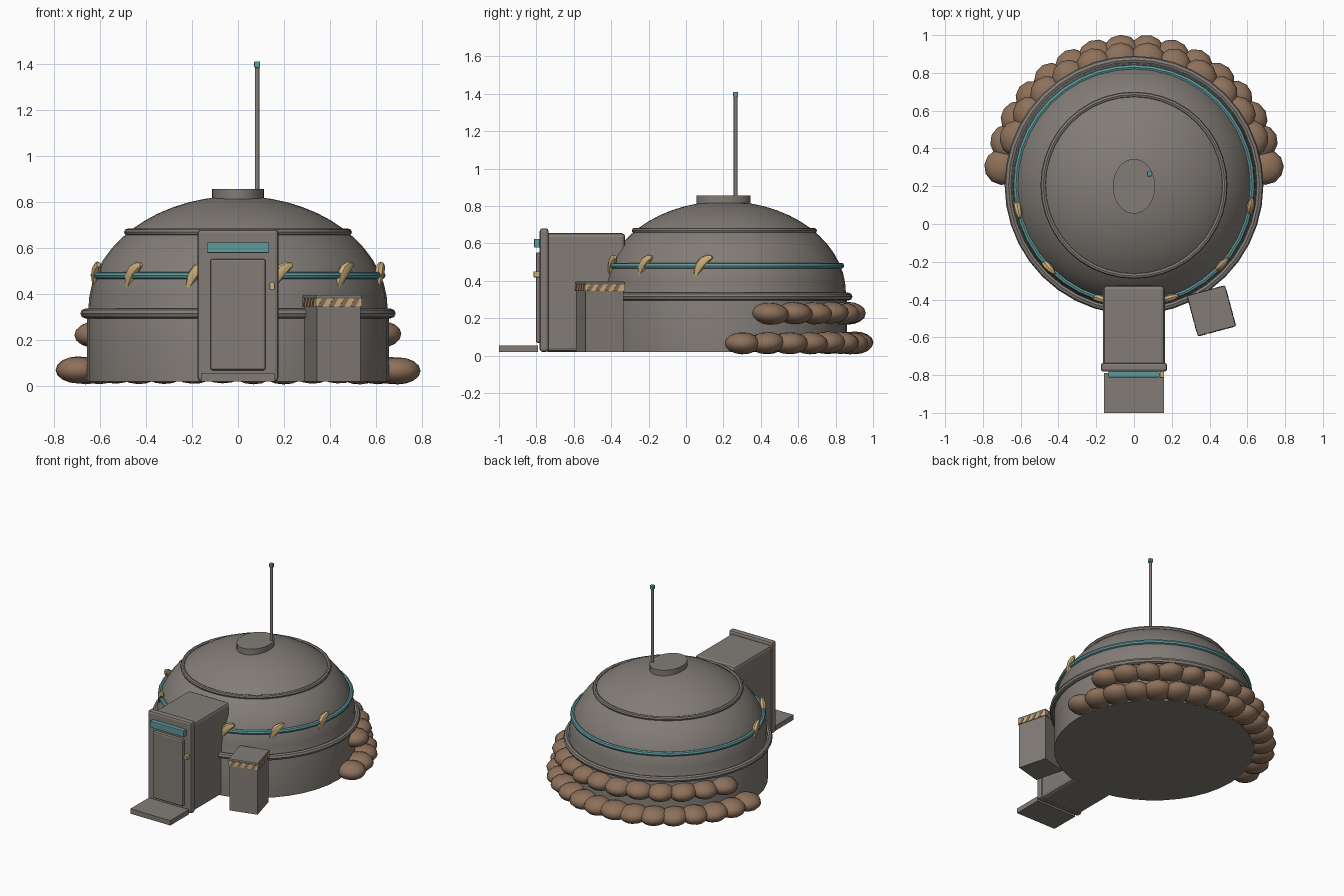
import bpy, bmesh, math, random
from mathutils import Vector

if "Cube" in bpy.data.objects:
    bpy.data.objects.remove(bpy.data.objects["Cube"])
random.seed(4)

def mat(name, c):
    m = bpy.data.materials.new(name)
    m.diffuse_color = (*c, 1)
    m.use_nodes = True
    m.node_tree.nodes["Principled BSDF"].inputs["Base Color"].default_value = m.diffuse_color
    return m

GREY = mat("warm grey", (0.225, 0.203, 0.183))
BROWN = mat("sack brown", (0.27, 0.165, 0.105))
TEAL = mat("teal", (0.115, 0.32, 0.33))
TAN = mat("bone tan", (0.62, 0.44, 0.2))
CY = 0.205  # dome centre in y

def finish(o, name, m, smooth=True):
    o.name = name
    o.data.materials.clear()
    o.data.materials.append(m)
    if smooth:
        bpy.ops.object.select_all(action='DESELECT')
        o.select_set(True)
        bpy.context.view_layer.objects.active = o
        bpy.ops.object.shade_smooth_by_angle(angle=math.radians(40))
    return o

def box(name, m, x, y, z, bevel=0.0):
    bpy.ops.mesh.primitive_cube_add(size=1)
    o = bpy.context.object
    lo, hi = Vector((x[0], y[0], z[0])), Vector((x[1], y[1], z[1]))
    o.location = (lo + hi) / 2
    o.scale = hi - lo
    bpy.ops.object.transform_apply(location=False, rotation=False, scale=True)
    if bevel:
        b = o.modifiers.new("bevel", 'BEVEL')
        b.width, b.segments = bevel, 2
    return finish(o, name, m, False)

def ring(name, m, r, t, z):
    bpy.ops.mesh.primitive_torus_add(major_segments=40, minor_segments=8, major_radius=r,
                                     minor_radius=t, location=(0, CY, z))
    return finish(bpy.context.object, name, m)

def tube(name, m, rings):
    """Skin a list of vertex rings, closing both ends."""
    bm = bmesh.new()
    vs = [[bm.verts.new(p) for p in r] for r in rings]
    n = len(vs[0])
    for a, b in zip(vs, vs[1:]):
        for i in range(n):
            bm.faces.new((a[i], a[(i + 1) % n], b[(i + 1) % n], b[i]))
    bm.faces.new(vs[0])
    bm.faces.new(vs[-1])
    bmesh.ops.recalc_face_normals(bm, faces=bm.faces)
    me = bpy.data.meshes.new(name)
    bm.to_mesh(me)
    bm.free()
    o = bpy.data.objects.new(name, me)
    bpy.context.collection.objects.link(o)
    return finish(o, name, m)

# dome: straight drum, then half ellipsoid
profile = [(0.655, 0.02), (0.655, 0.32)]
for i in range(14):
    a = math.radians(90 * i / 14)
    profile.append((0.65 * math.cos(a), 0.335 + 0.49 * math.sin(a)))
N = 40
tube("dome_shell", GREY, [[(r * math.cos(k * math.tau / N), CY + r * math.sin(k * math.tau / N), z)
                           for k in range(N)] for r, z in profile])
ring("lower_rib", GREY, 0.664, 0.021, 0.315)
ring("upper_rib", GREY, 0.48, 0.015, 0.668)
ring("teal_band", TEAL, 0.625, 0.016, 0.48)

# oval roof cap and antenna
bpy.ops.mesh.primitive_cylinder_add(vertices=32, radius=1, depth=0.08, location=(0, 0.2, 0.815))
o = bpy.context.object
o.scale = (0.112, 0.145, 1)
bpy.ops.object.transform_apply(location=False, rotation=False, scale=True)
finish(o, "roof_cap", GREY)
bpy.ops.mesh.primitive_cylinder_add(vertices=10, radius=0.01, depth=0.6, location=(0.083, 0.265, 1.09))
finish(bpy.context.object, "antenna", GREY)
box("antenna_tip", TEAL, (0.07, 0.096), (0.252, 0.278), (1.382, 1.41), 0.004)

# curved tusks hanging on the teal band
path = [(0.055, 0.527, 0.010), (0.035, 0.522, 0.020), (0.008, 0.505, 0.027),
        (-0.015, 0.475, 0.025), (-0.03, 0.44, 0.015), (-0.038, 0.395, 0.002)]
for i, deg in enumerate((-169, -137, -107, -73, -43, -11)):
    a = math.radians(deg)
    out, tan = Vector((math.cos(a), math.sin(a), 0)), Vector((-math.sin(a), math.cos(a), 0))
    rings = []
    for j, (t, z, r) in enumerate(path):
        p, q = path[max(j - 1, 0)], path[min(j + 1, 5)]
        d = (tan * (q[0] - p[0]) + Vector((0, 0, q[1] - p[1]))).normalized()
        side = out.cross(d)
        c = Vector((0, CY, z)) + out * 0.627 + tan * t
        rings.append([c + (out * math.cos(k * math.tau / 8) * 0.8 + side * math.sin(k * math.tau / 8)) * r
                      for k in range(8)])
    tube(f"tusk_{i}", TAN, rings)

# entrance porch
box("porch", GREY, (-0.163, 0.163), (-0.76, -0.325), (0.02, 0.655), 0.02)
box("porch_front_frame", GREY, (-0.175, 0.175), (-0.782, -0.735), (0.02, 0.68), 0.014)
box("door_panel", GREY, (-0.12, 0.12), (-0.803, -0.77), (0.068, 0.552), 0.01)
box("door_sign", TEAL, (-0.135, 0.135), (-0.812, -0.775), (0.578, 0.624), 0.003)
box("door_handle", TAN, (0.137, 0.16), (-0.815, -0.775), (0.418, 0.45), 0.004)
box("door_step", GREY, (-0.16, 0.16), (-1.0, -0.79), (0.02, 0.055))

# utility crate with a striped band, all turned together
crate = [box("crate_body", GREY, (-0.098, 0.098), (-0.105, 0.105), (0.02, 0.37)),
         box("crate_band", TAN, (-0.104, 0.104), (-0.111, 0.111), (0.345, 0.38)),
         box("crate_lid", GREY, (-0.104, 0.104), (-0.111, 0.111), (0.379, 0.396), 0.006)]
for face in range(4):
    half, off = (0.111, 0.104) if face % 2 else (0.104, 0.111)
    for k in range(4):
        u = -half + 0.03 + k * 0.049
        quad = [(u - 0.021, 0.346), (u + 0.001, 0.346), (u + 0.021, 0.379), (u - 0.001, 0.379)]
        a = face * math.pi / 2
        rings = [[(p * math.cos(a) + d * math.sin(a), p * math.sin(a) - d * math.cos(a), z)
                  for p, z in quad] for d in (off - 0.001, off + 0.002)]
        crate.append(tube(f"crate_stripe_{face}_{k}", BROWN, rings))
for o in crate:
    o.rotation_euler.z = math.radians(15)
    o.location.x, o.location.y = 0.41, -0.46

# two rows of sandbags around the back
def bags(row, count, start, radius, z):
    for i in range(count):
        a = math.radians(start + (180 - 2 * start) * i / (count - 1))
        bpy.ops.mesh.primitive_uv_sphere_add(segments=12, ring_count=8, radius=1)
        o = bpy.context.object
        o.scale = (0.1, 0.098 * random.uniform(0.95, 1.05), 0.059)
        bpy.ops.object.transform_apply(location=False, rotation=False, scale=True)
        o.location = (radius * math.cos(a), CY + radius * math.sin(a), z + random.uniform(-0.003, 0.003))
        o.rotation_euler = (random.uniform(-0.08, 0.08), 0, a + random.uniform(-0.15, 0.15))
        finish(o, f"sandbag_{row}_{i}", BROWN)

bags("lower", 16, 8, 0.70, 0.068)
bags("upper", 12, 22, 0.66, 0.226)
